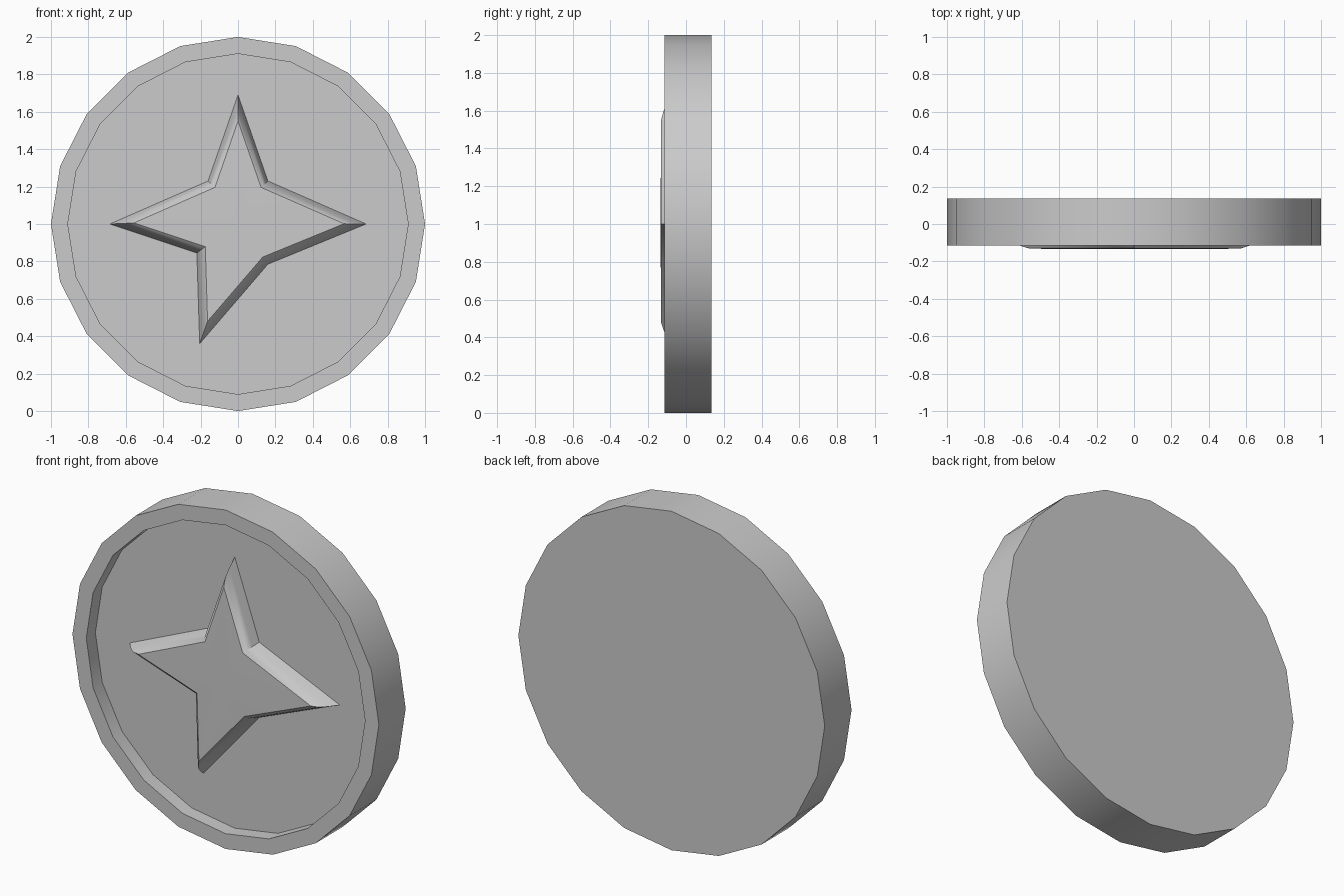
import bpy, bmesh, math
from mathutils import Vector

if "Cube" in bpy.data.objects:
    bpy.data.objects.remove(bpy.data.objects["Cube"])

SIDES = 20
BACK, RIM, FLOOR = 0.135, -0.115, -0.03

# star outline on the recess floor (x, z), clockwise from the top tip
STAR = [Vector(p) for p in ((0, 1.69), (0.16, 1.23), (0.685, 1.0), (0.16, 0.785),
                            (-0.205, 0.36), (-0.22, 0.845), (-0.685, 1.0), (-0.16, 1.23))]


def circle(r):
    return [Vector((r * math.sin(a), 1 + r * math.cos(a)))
            for a in (2 * math.pi * i / SIDES for i in range(SIDES))]


def inset(points, d):
    """Move every edge of a clockwise outline inward by d."""
    out = []
    for i, p in enumerate(points):
        a = (p - points[i - 1]).normalized()
        b = (points[(i + 1) % len(points)] - p).normalized()
        n1, n2 = Vector((a.y, -a.x)), Vector((b.y, -b.x))
        out.append(p + (n1 + n2) * d / (1 + n1.dot(n2)))
    return out


def ring(bm, points, y):
    return [bm.verts.new((p.x, y, p.y)) for p in points]


def bridge(bm, r1, r2):
    n = len(r1)
    for i in range(n):
        j = (i + 1) % n
        bm.faces.new((r1[i], r1[j], r2[j], r2[i]))


def loop_edges(bm, r):
    return [bm.edges.get((r[i - 1], r[i])) or bm.edges.new((r[i - 1], r[i]))
            for i in range(len(r))]


bm = bmesh.new()

# coin body: back face, outer wall, raised rim, recess wall
back = ring(bm, circle(1), BACK)
outer = ring(bm, circle(1), RIM)
inner = ring(bm, circle(0.91), RIM)
floor = ring(bm, circle(0.91), FLOOR)
bm.faces.new(back)
for a, b in ((back, outer), (outer, inner), (inner, floor)):
    bridge(bm, a, b)

# star relief: steep side, chamfer, gently crowned top
layers = [ring(bm, inset(STAR, d), y) for d, y in
          ((0, FLOOR), (0.014, -0.08), (0.028, -0.117), (0.046, -0.132))]
for a, b in zip(layers, layers[1:]):
    bridge(bm, a, b)
centre = bm.verts.new((0, -0.135, 1))
top = layers[-1]
for i in range(len(top)):
    bm.faces.new((top[i - 1], top[i], centre))

# recess floor between the rim and the star
bmesh.ops.triangle_fill(bm, use_beauty=True, use_dissolve=False,
                        edges=loop_edges(bm, floor) + loop_edges(bm, layers[0]))
bmesh.ops.recalc_face_normals(bm, faces=bm.faces)

mesh = bpy.data.meshes.new("star_coin")
bm.to_mesh(mesh)
bm.free()
coin = bpy.data.objects.new("star_coin", mesh)
bpy.context.collection.objects.link(coin)
bpy.context.view_layer.objects.active = coin
coin.select_set(True)
bpy.ops.object.shade_smooth_by_angle(angle=math.radians(30))
